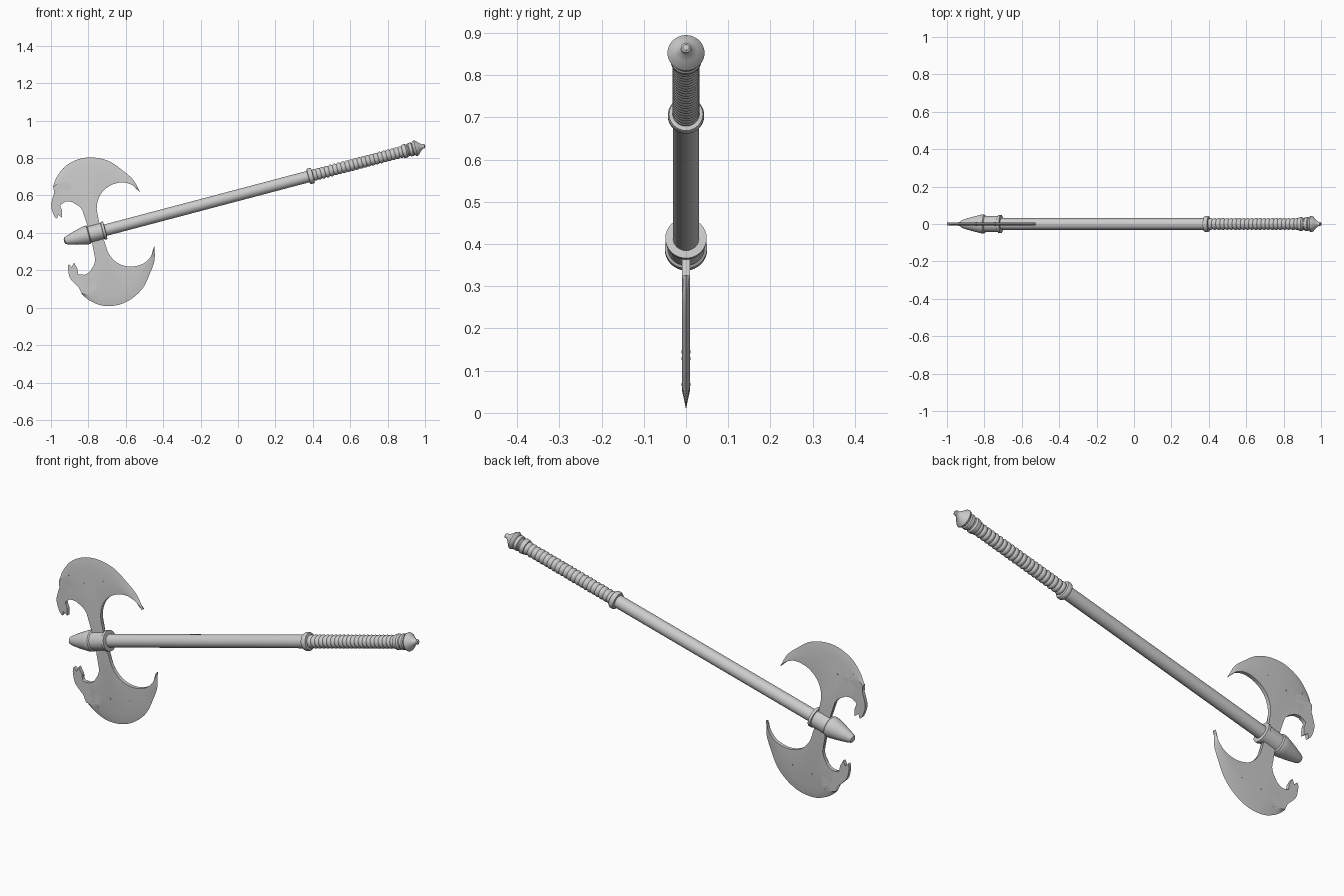
import bpy, bmesh, math
from mathutils import Matrix, Vector

if "Cube" in bpy.data.objects:
    bpy.data.objects.remove(bpy.data.objects["Cube"])

steel = bpy.data.materials.new("plain grey steel")
steel.use_nodes = True
grey = (0.6, 0.6, 0.6, 1)
steel.diffuse_color = grey
steel.node_tree.nodes["Principled BSDF"].inputs["Base Color"].default_value = grey

# The weapon is modelled along local X from its spike tip, then tilted into place
PLACE = Matrix.Translation((-0.93, 0, 0.356)) @ Matrix.Rotation(-math.radians(14.8), 4, "Y")


def finish(name, bm, angle=35):
    bmesh.ops.recalc_face_normals(bm, faces=bm.faces)
    mesh = bpy.data.meshes.new(name)
    bm.to_mesh(mesh)
    bm.free()
    mesh.materials.append(steel)
    obj = bpy.data.objects.new(name, mesh)
    bpy.context.collection.objects.link(obj)
    obj.matrix_world = PLACE
    bpy.ops.object.select_all(action="DESELECT")
    obj.select_set(True)
    bpy.context.view_layer.objects.active = obj
    bpy.ops.object.shade_smooth_by_angle(angle=math.radians(angle))
    return obj


def turned(name, profile, sides=32):
    """Revolve (position, radius) pairs around the handle axis."""
    bm = bmesh.new()
    rings = []
    for s, r in profile:
        turns = [math.tau * i / sides for i in range(sides)]
        rings.append([bm.verts.new((s, r * math.cos(a), r * math.sin(a))) for a in turns])
    for a, b in zip(rings, rings[1:]):
        for i in range(sides):
            j = (i + 1) % sides
            bm.faces.new((a[i], a[j], b[j], b[i]))
    bm.faces.new(rings[0])
    bm.faces.new(rings[-1])
    return finish(name, bm)


def curve(points, steps=4):
    """Smooth run of points through the given ones."""
    p = [Vector(q) for q in points]
    p = [2 * p[0] - p[1]] + p + [2 * p[-1] - p[-2]]
    out = []
    for a, b, c, d in zip(p, p[1:], p[2:], p[3:]):
        for k in range(steps):
            t = k / steps
            out.append(0.5 * (2 * b + (c - a) * t + (2 * a - 5 * b + 4 * c - d) * t * t
                              + (3 * b - a - 3 * c + d) * t ** 3))
    return out + [p[-2]]


# Handle parts
turned("head_spike", [(0, 0.008), (0.006, 0.018), (0.02, 0.024), (0.06, 0.036),
                      (0.1, 0.046), (0.118, 0.05), (0.125, 0.05)])
turned("head_sleeve", [(0.125, 0.05), (0.135, 0.05), (0.14, 0.044), (0.212, 0.044),
                       (0.214, 0.049), (0.227, 0.049), (0.229, 0.03)])
turned("shaft", [(0.2, 0.031), (1.37, 0.031)])
turned("guard_ring", [(1.35, 0.03), (1.352, 0.04), (1.358, 0.043), (1.37, 0.043),
                      (1.376, 0.04), (1.378, 0.028)])

# Wrapped grip made of rounded ridges
ridges, start, end = 22, 1.375, 1.875
pitch = (end - start) / ridges
grip = []
for i in range(ridges):
    for k in range(4):
        grip.append((start + (i + k / 4) * pitch, 0.027 + 0.005 * math.sin(math.pi * k / 4)))
turned("grip", grip + [(end, 0.027)])

turned("pommel", [(1.87, 0.028), (1.872, 0.034), (1.88, 0.037), (1.892, 0.037), (1.9, 0.031),
                  (1.906, 0.031), (1.91, 0.037), (1.925, 0.037), (1.93, 0.032),
                  (1.938, 0.042), (1.944, 0.044), (1.95, 0.041), (1.965, 0.026),
                  (1.978, 0.014), (1.983, 0.012), (1.992, 0.012), (1.996, 0.007)])

# Blade outline: inner hollow, cutting edge, toothed notch, hooked beak
hollow = curve([(0.205, 0), (0.206, 0.06), (0.209, 0.102), (0.222, 0.148), (0.256, 0.195),
                (0.314, 0.224), (0.381, 0.224), (0.429, 0.196), (0.46, 0.152)])
edge = curve([(0.46, 0.152), (0.441, 0.223), (0.401, 0.283), (0.346, 0.348), (0.274, 0.389),
              (0.195, 0.404), (0.113, 0.387), (0.052, 0.343), (0.017, 0.296)])
notch = curve([(0.017, 0.296), (0.069, 0.305), (0.111, 0.294), (0.127, 0.273), (0.122, 0.252)])
teeth = [Vector(q) for q in [(0.109, 0.267), (0.098, 0.247), (0.083, 0.273), (0.073, 0.254),
                             (0.059, 0.285), (0.048, 0.266), (0.032, 0.287)]]
beak = curve([(0.013, 0.259), (-0.005, 0.23), (-0.02, 0.196), (-0.017, 0.145), (-0.006, 0.125)])
bite = [Vector(q) for q in [(0.005, 0.145), (0.022, 0.124)]]
throat = curve([(0.031, 0.16), (0.028, 0.188), (0.059, 0.202), (0.104, 0.185),
                (0.136, 0.138), (0.144, 0.086), (0.146, 0)])
HALF = 0.009
CENTRE = Vector((0.2, 0.2))


def blade(name, side):
    bm = bmesh.new()
    last = len(edge) - 1
    # Ground bevel is widest at the middle of the cutting edge
    inset = []
    for i, p in enumerate(edge):
        width = 0.003 + 0.05 * math.sin(math.pi * i / last) ** 0.8
        inset.append(p + (CENTRE - p).normalized() * width)
    flat = hollow[:-1] + inset + notch[1:] + teeth + beak + bite + throat
    front = [bm.verts.new((p.x, -HALF, side * p.y)) for p in flat]
    back = [bm.verts.new((p.x, HALF, side * p.y)) for p in flat]
    rim = [bm.verts.new((p.x, 0, side * p.y)) for p in edge]
    bm.faces.new(front)
    bm.faces.new(back)
    first = len(hollow) - 1
    for i in range(len(flat)):
        j = (i + 1) % len(flat)
        if first <= i < first + last:
            k = i - first
            bm.faces.new((front[i], front[j], rim[k + 1], rim[k]))
            bm.faces.new((back[i], back[j], rim[k + 1], rim[k]))
        else:
            bm.faces.new((front[i], front[j], back[j], back[i]))
    for i, k in ((first, 0), (first + last, last)):
        bm.faces.new((front[i], back[i], rim[k]))
    bmesh.ops.triangulate(bm, faces=[f for f in bm.faces if len(f.verts) > 4])
    finish(name, bm, 25)

    # Tiny studs through the blade
    studs = bmesh.new()
    for s, t in ((0.162, 0.278), (0.27, 0.29), (0.08, 0.32)):
        spot = Matrix.Translation((s, 0, side * t)) @ Matrix.Rotation(math.pi / 2, 4, "X")
        bmesh.ops.create_cone(studs, cap_ends=True, segments=10, radius1=0.004, radius2=0.004,
                              depth=2 * HALF + 0.003, matrix=spot)
    finish(name + "_studs", studs)


blade("upper_blade", 1)
blade("lower_blade", -1)
